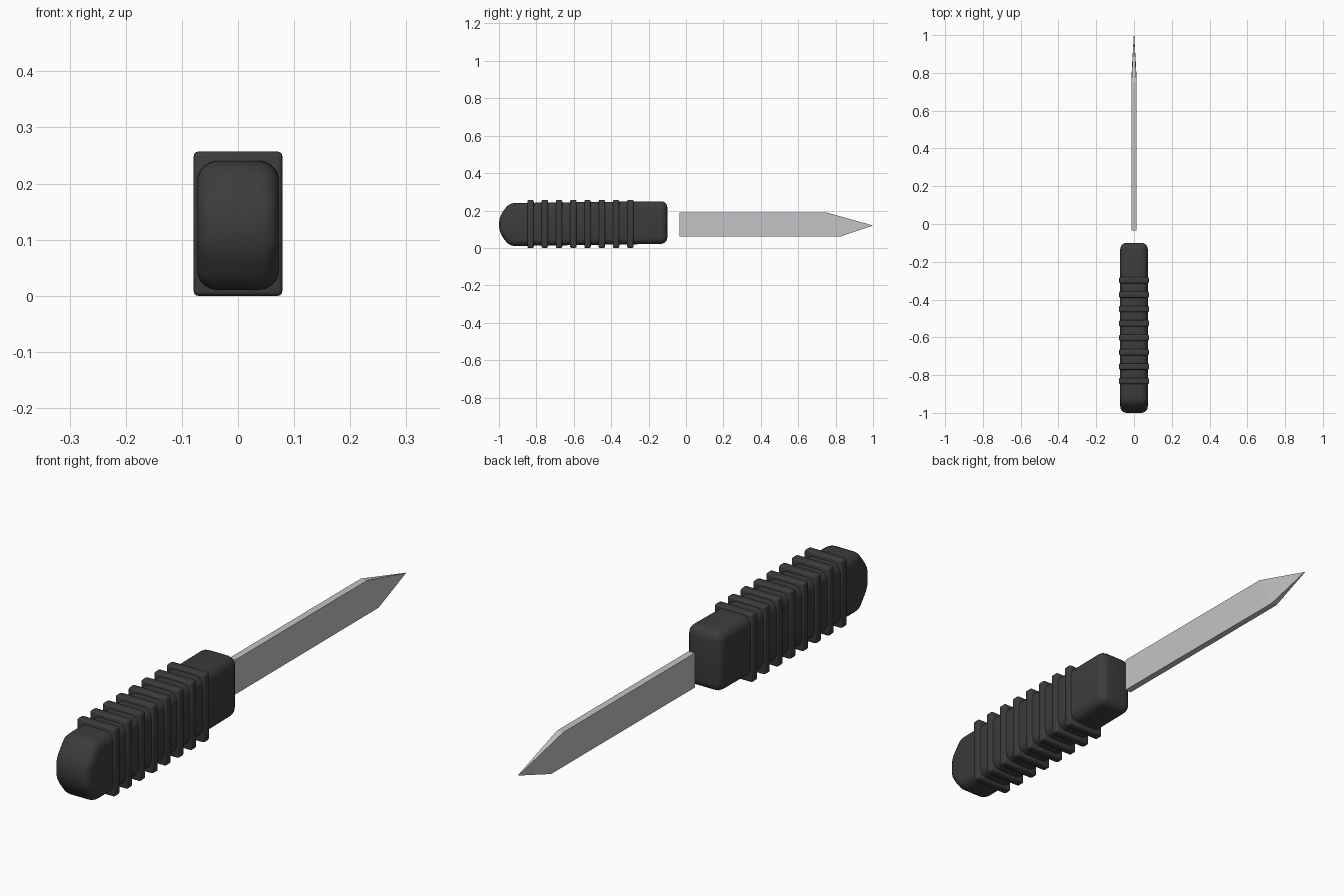
import bpy, bmesh, math

if "Cube" in bpy.data.objects:
    bpy.data.objects.remove(bpy.data.objects["Cube"])


def material(name, rgb):
    m = bpy.data.materials.new(name)
    m.diffuse_color = (*rgb, 1)
    m.use_nodes = True
    m.node_tree.nodes["Principled BSDF"].inputs["Base Color"].default_value = m.diffuse_color
    return m


black = material("black rubber", (0.045, 0.045, 0.045))
steel = material("steel", (0.55, 0.55, 0.57))


def solid(name, outline, mat, bevel=0, segments=3, split=None):
    """Side outline of (y, z, half width), made solid across x."""
    bm = bmesh.new()
    left = [bm.verts.new((-w, y, z)) for y, z, w in outline]
    right = [bm.verts.new((w, y, z)) for y, z, w in outline]
    n = len(outline)
    for i in range(n):
        j = (i + 1) % n
        bm.faces.new((left[i], left[j], right[j], right[i]))
    for side in (left, right):
        for part in split or [range(n)]:
            bm.faces.new([side[i] for i in part])
    bmesh.ops.recalc_face_normals(bm, faces=bm.faces)
    if bevel:
        bmesh.ops.bevel(bm, geom=bm.edges[:], offset=bevel, segments=segments,
                        profile=0.5, affect='EDGES', clamp_overlap=True)
    me = bpy.data.meshes.new(name)
    bm.to_mesh(me)
    bm.free()
    me.materials.append(mat)
    ob = bpy.data.objects.new(name, me)
    bpy.context.collection.objects.link(ob)
    if bevel:
        bpy.ops.object.select_all(action='DESELECT')
        ob.select_set(True)
        bpy.context.view_layer.objects.active = ob
        bpy.ops.object.shade_smooth_by_angle(angle=math.radians(35))
    return ob


# Handle core, slightly rising to the front, with a slanted butt
W = 0.073
solid("handle", [(y, z, W) for y, z in (
    (-0.10, 0.022), (-0.10, 0.25), (-0.945, 0.24),
    (-1.0, 0.165), (-1.0, 0.085), (-0.945, 0.01))], black, 0.034, 5)

# Grip ribs
for i in range(8):
    y = -0.831 + i * 0.0762
    solid(f"grip_rib_{i + 1}", [(y + a, z, 0.079) for a, z in (
        (-0.017, 0), (0.017, 0), (0.017, 0.257), (-0.017, 0.257))],
        black, 0.008, 3)

# Blade, thinning from the shoulders to the point
T = 0.013
solid("blade", [(-0.035, 0.06, T), (0.82, 0.06, T * 0.9), (1.0, 0.12, 0.001),
                (0.75, 0.19, T), (-0.035, 0.19, T)], steel,
      split=[(0, 1, 3, 4), (1, 2, 3)])
